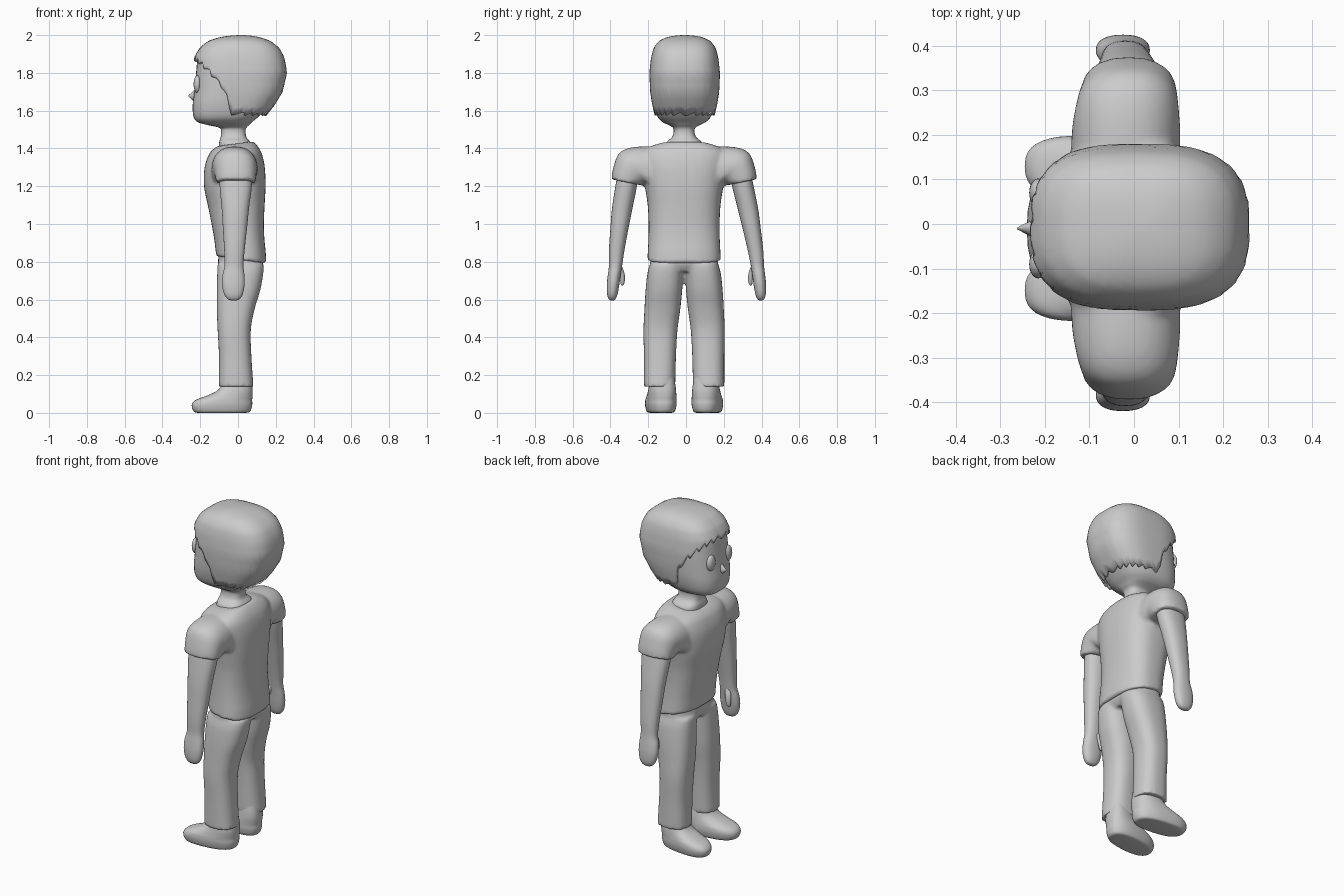
import bpy, bmesh, math
from mathutils import Matrix

if "Cube" in bpy.data.objects:
    bpy.data.objects.remove(bpy.data.objects["Cube"])

C = -0.01  # symmetry plane of the figure in y


def catmull(rows, steps=4):
    out = []
    for i in range(len(rows) - 1):
        p0, p1, p2, p3 = rows[max(i - 1, 0)], rows[i], rows[i + 1], rows[min(i + 2, len(rows) - 1)]
        for k in range(steps):
            t = k / steps
            out.append([0.5 * (2 * b + (c - a) * t + (2 * a - 5 * b + 4 * c - d) * t * t
                               + (3 * b - a - 3 * c + d) * t ** 3)
                        for a, b, c, d in zip(p0, p1, p2, p3)])
    return out + [list(rows[-1])]


def spow(v, e):
    return math.copysign(abs(v) ** e, v)


def loft(bm, rows, side=1, p=2.3, n=40, shear=0.0):
    """rows: centre x, y, z, radius x, y, z-tilt along x, z-tilt along y"""
    rows = [tuple(r) + (0,) * (7 - len(r)) for r in rows]
    rings = []
    for cx, cy, cz, rx, ry, dx, dy in catmull(rows):
        ring = []
        for k in range(n):
            a = 2 * math.pi * k / n
            c, s = spow(math.cos(a), 2 / p), spow(math.sin(a), 2 / p)
            x = cx + rx * c
            ring.append(bm.verts.new((x, C + side * (cy + ry * s + shear * x), cz + dx * c + dy * s)))
        rings.append(ring)
    for a, b in zip(rings, rings[1:]):
        for k in range(n):
            bm.faces.new((a[k], a[(k + 1) % n], b[(k + 1) % n], b[k]))
    bm.faces.new(rings[0])
    bm.faces.new(rings[-1])


def span(rows):
    """rows: z, front x, back x, half width, optional z-tilt -> loft rows"""
    return [((r[1] + r[2]) / 2, 0, r[0], (r[2] - r[1]) / 2, r[3], *r[4:]) for r in rows]


def finish(name, bm, remesh=0, angle=50):
    bmesh.ops.recalc_face_normals(bm, faces=bm.faces[:])
    me = bpy.data.meshes.new(name)
    bm.to_mesh(me)
    bm.free()
    ob = bpy.data.objects.new(name, me)
    bpy.context.collection.objects.link(ob)
    bpy.ops.object.select_all(action='DESELECT')
    ob.select_set(True)
    bpy.context.view_layer.objects.active = ob
    bpy.ops.object.shade_smooth_by_angle(angle=math.radians(angle))
    if remesh:
        m = ob.modifiers.new("Blend", 'REMESH')
        m.mode, m.voxel_size, m.use_smooth_shade = 'VOXEL', remesh, True
        s = ob.modifiers.new("Relax", 'SMOOTH')
        s.factor, s.iterations = 0.5, 4
    return ob


# head and neck
bm = bmesh.new()
loft(bm, span([(1.38, -.10, .06, .10), (1.43, -.10, .065, .095), (1.46, -.092, .045, .064),
               (1.49, -.09, .04, .055), (1.51, -.10, .045, .06), (1.525, -.165, .06, .085),
               (1.54, -.215, .075, .115), (1.57, -.236, .11, .142), (1.63, -.24, .16, .16),
               (1.70, -.232, .20, .168), (1.80, -.222, .235, .171), (1.88, -.212, .225, .163),
               (1.94, -.18, .18, .14), (1.97, -.1, .1, .08)]), p=2.7)
finish("head", bm)


# hair shell with a jagged hairline
def interp(table, v):
    for a, b in zip(table, table[1:]):
        if v <= b[0]:
            t = max(0, (v - a[0]) / (b[0] - a[0]))
            return [p + (q - p) * t for p, q in zip(a, b)]
    return list(table[-1])


shape = [(math.sqrt(2 - z), f, b, w) for z, f, b, w in (
    (2, .02, .02, 0), (1.99, -.09, .11, .09), (1.97, -.155, .17, .135), (1.93, -.205, .22, .165),
    (1.88, -.232, .246, .178), (1.8, -.236, .26, .187), (1.7, -.235, .237, .183),
    (1.63, -.23, .195, .172), (1.56, -.22, .14, .155))]
hairline = [(-.25, 1.868), (-.22, 1.855), (-.18, 1.82), (-.1, 1.74), (-.05, 1.68), (-.02, 1.6),
            (.0, 1.575), (.3, 1.57)]
bm = bmesh.new()
N, M, P = 96, 20, 2.8
cols = []
for k in range(N):
    a = 2 * math.pi * k / N
    c, s = spow(math.cos(a), 2 / P), spow(math.sin(a), 2 / P)
    x0 = .012 + .248 * c
    end = interp(hairline, x0)[1] + (k % 4) * (.009 if x0 < -.1 else .006)
    col = []
    for j in range(1, M + 1):
        q = math.sqrt(2 - end) * j / M
        _, f, b, w = interp(shape, q)
        col.append(bm.verts.new(((f + b) / 2 + (b - f) / 2 * c, C + .003 + w * s, 2 - q * q)))
    cols.append(col)
crown = bm.verts.new((.02, C, 2))
for k in range(N):
    a, b = cols[k], cols[(k + 1) % N]
    bm.faces.new((crown, a[0], b[0]))
    for j in range(M - 1):
        bm.faces.new((a[j], a[j + 1], b[j + 1], b[j]))
hair = finish("hair", bm, angle=60)
m = hair.modifiers.new("Thickness", 'SOLIDIFY')
m.thickness, m.offset = .014, -1

# eyes and nose
for side, label in ((-1, "left"), (1, "right")):
    bm = bmesh.new()
    bmesh.ops.create_uvsphere(bm, u_segments=24, v_segments=12, radius=1,
                              matrix=Matrix.Translation((-.215, C + side * .08, 1.74))
                              @ Matrix.Diagonal((.02, .032, .047, 1)))
    finish("eye_" + label, bm)
bm = bmesh.new()
bmesh.ops.create_cone(bm, cap_ends=True, segments=16, radius1=1, radius2=.08, depth=1,
                      matrix=Matrix.Translation((-.241, C, 1.678)) @ Matrix.Diagonal((.042, .024, .04, 1))
                      @ Matrix.Rotation(-math.pi / 2, 4, 'Y'))
finish("nose", bm)

# shirt: torso blended with both sleeves
bm = bmesh.new()
loft(bm, span([(.81, -.115, .15, .195, -.02), (.86, -.12, .147, .192, -.01), (.92, -.126, .14, .189),
               (1.0, -.14, .137, .188), (1.1, -.16, .141, .193), (1.2, -.18, .146, .208),
               (1.3, -.177, .142, .225), (1.37, -.153, .127, .225), (1.405, -.128, .105, .19, .006),
               (1.425, -.105, .08, .125, .012)]), p=2.6)
for side in (-1, 1):
    loft(bm, [(-.012, .312, 1.222, .104, .073, 0, .015), (-.012, .30, 1.25, .108, .076, 0, .045),
              (-.015, .268, 1.29, .115, .076, 0, .085), (-.018, .21, 1.285, .122, .06, 0, .122),
              (-.02, .12, 1.28, .12, .02, 0, .13)], side)
finish("shirt", bm, remesh=.01)

# trousers: waist and two legs
bm = bmesh.new()
loft(bm, [(.012, 0, .75, .10, .15), (.013, 0, .785, .118, .178), (.015, 0, .825, .118, .178, -.015)], p=2.6)
for side in (-1, 1):
    loft(bm, [(-.01, .13, .14, .092, .083), (-.015, .128, .3, .086, .085), (-.02, .125, .44, .088, .09),
              (-.012, .115, .55, .1, .095), (.003, .107, .65, .115, .097), (.012, .099, .74, .122, .095),
              (.014, .09, .79, .122, .09)], side, p=2.5)
finish("trousers", bm, remesh=.01)

for side, label, out in ((-1, "left", 0), (1, "right", .025)):
    # arm with mitten hand
    bm = bmesh.new()
    arm = [(-.012, .295, 1.28, .085, .055), (-.012, .307, 1.2, .085, .057), (-.014, .328, 1.08, .072, .054),
           (-.016, .342, .98, .064, .048), (-.019, .357, .86, .054, .041), (-.021, .363, .78, .05, .035),
           (-.024, .37, .73, .058, .034), (-.025, .376, .68, .06, .033), (-.024, .38, .63, .05, .028),
           (-.023, .381, .603, .032, .018), (-.022, .381, .594, .008, .005)]
    loft(bm, [(x, y + out * min(1, (1.28 - z) / .5), z, rx, ry) for x, y, z, rx, ry in arm], side)
    # thumb
    loft(bm, [(-.03, .345 + out, .785, .016, .012), (-.042, .33 + out, .74, .017, .014),
              (-.047, .326 + out, .70, .015, .012), (-.048, .327 + out, .68, .009, .008),
              (-.048, .328 + out, .674, .002, .002)], side, p=2, n=20)
    finish("arm_" + label, bm)

    # shoe
    bm = bmesh.new()
    loft(bm, [(-.085, .115, .0, .12, .05), (-.085, .115, .006, .148, .07), (-.085, .115, .04, .16, .08),
              (-.075, .115, .068, .15, .08), (-.048, .115, .088, .125, .077), (-.018, .115, .115, .096, .073),
              (-.005, .115, .15, .08, .068), (-.005, .118, .19, .075, .065)], side, p=2.5, shear=-.1)
    finish("shoe_" + label, bm)
